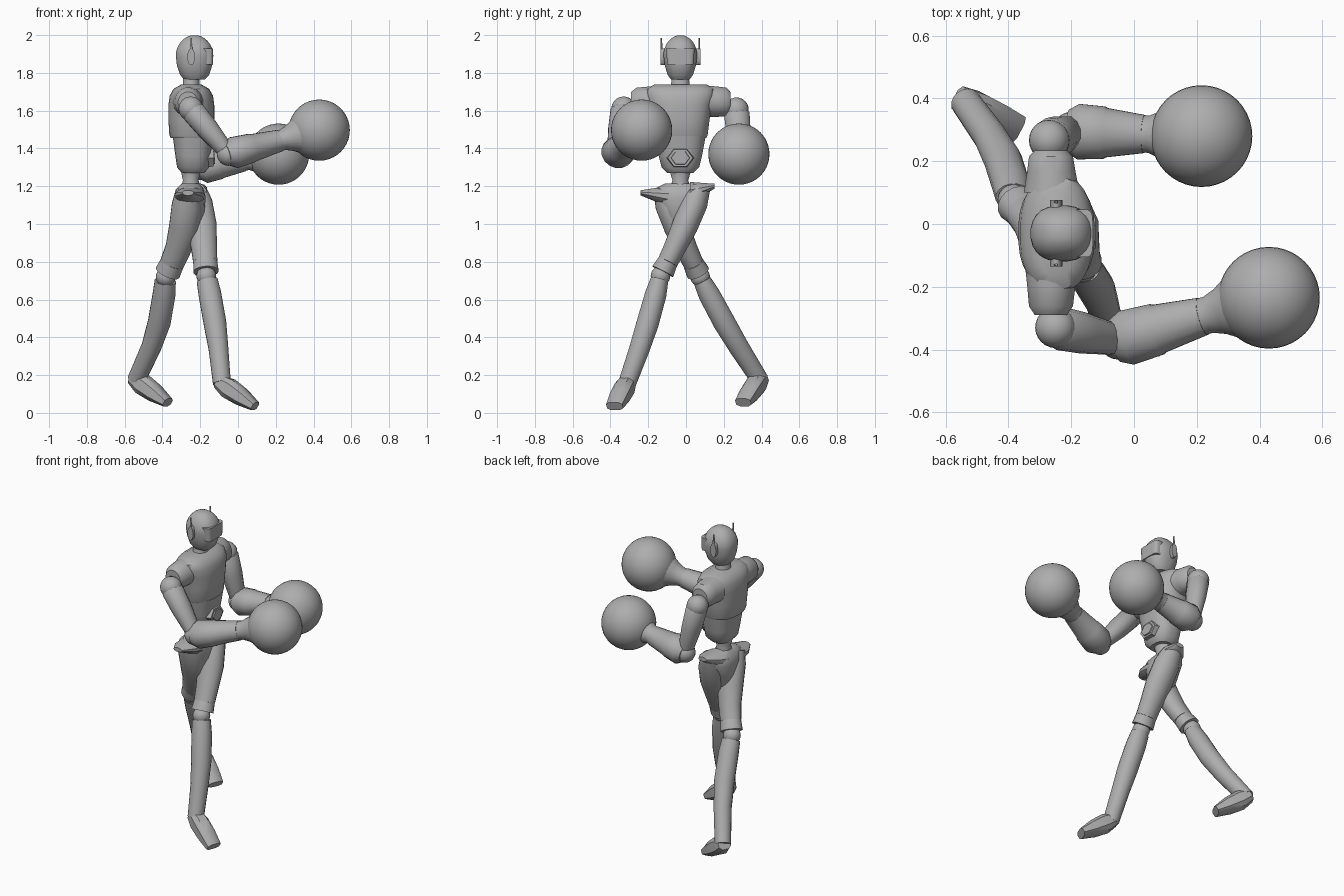
import bpy, bmesh
from math import cos, sin, pi, radians, copysign
from mathutils import Vector

cube = bpy.data.objects.get("Cube")
if cube:
    bpy.data.objects.remove(cube, do_unlink=True)

grey = bpy.data.materials.new("plain grey")
grey.use_nodes = True
colour = (0.42, 0.42, 0.42, 1)
grey.diffuse_color = colour
grey.node_tree.nodes["Principled BSDF"].inputs["Base Color"].default_value = colour

X, Y, Z = Vector((1, 0, 0)), Vector((0, 1, 0)), Vector((0, 0, 1))


def finish(name, bm):
    """Turn a bmesh into a smooth shaded object that keeps its hard edges."""
    bmesh.ops.recalc_face_normals(bm, faces=bm.faces)
    mesh = bpy.data.meshes.new(name)
    bm.to_mesh(mesh)
    bm.free()
    for polygon in mesh.polygons:
        polygon.use_smooth = True
    mesh.set_sharp_from_angle(angle=radians(40))
    mesh.materials.append(grey)
    bpy.context.collection.objects.link(bpy.data.objects.new(name, mesh))


def rounded(value, power):
    return copysign(abs(value) ** power, value)


def loft(name, rings, ref=X, axis=None, sides=20, power=1):
    """Skin rings of (centre, radius along ref, radius across)."""
    bm = bmesh.new()
    centres = [Vector(ring[0]) for ring in rings]
    last = len(rings) - 1
    loops = []
    for i, (centre, along_ref, across) in enumerate(rings):
        tangent = axis or (centres[min(i + 1, last)] - centres[max(i - 1, 0)]).normalized()
        v = (ref - tangent * ref.dot(tangent)).normalized()
        s = tangent.cross(v)
        angles = [2 * pi * (k + 0.5) / sides for k in range(sides)]
        loops.append([bm.verts.new(centres[i]
                                   + v * rounded(cos(a), power) * along_ref
                                   + s * rounded(sin(a), power) * across) for a in angles])
    for lower, upper in zip(loops, loops[1:]):
        for k in range(sides):
            n = (k + 1) % sides
            bm.faces.new((lower[k], lower[n], upper[n], upper[k]))
    bm.faces.new(loops[0])
    bm.faces.new(loops[-1])
    finish(name, bm)


def ball(name, centre, radius, segments=24):
    bm = bmesh.new()
    bmesh.ops.create_uvsphere(bm, u_segments=segments, v_segments=segments // 2, radius=radius)
    bmesh.ops.translate(bm, verts=bm.verts, vec=centre)
    finish(name, bm)


def along(start, end, profile, bow=Vector()):
    """Place (fraction, radius, radius) stations on a bowed line."""
    return [(start.lerp(end, f) + bow * sin(pi * f), r, w) for f, r, w in profile]


def column(x, y, profile):
    """Place (height, depth radius, width radius) stations on an upright line."""
    return [((x, y, z), depth, width) for z, depth, width in profile]


# Head: domed skull over a tapering jaw, with a flat visor
mid = -0.03
jaw = [(1.765, .055, .05), (1.79, .078, .068), (1.84, .094, .083)]
dome = [(1.89 + .11 * sin(t), .1 * cos(t), .09 * cos(t))
        for t in (pi / 2 * k / 8 for k in range(8))]
loft("head", column(-.23, mid, jaw + dome), axis=Z, sides=24, power=.85)
loft("visor", column(-.165, mid, [(1.845, .034, .07), (1.93, .034, .076)]),
     axis=Z, sides=16, power=.4)
loft("neck", column(-.248, mid, [(1.69, .055, .065), (1.73, .045, .05), (1.8, .042, .045)]),
     axis=Z)

# Ear discs with thin antennas
for side, sign in (("right", -1), ("left", 1)):
    y = mid + sign * .093
    loft(side + "_ear", [((-.248, y + d, 1.885), .045, .02) for d in (-.013, .013)],
         ref=Z, axis=Y)
    loft(side + "_antenna", column(-.248, y + sign * .007, [(1.9, .008, .006), (1.985, .004, .004)]),
         axis=Z, sides=8)

# Torso: chest overhanging the abdomen, thin waist, hexagonal belly plate
loft("chest", column(-.247, mid, [(1.455, .11, .138), (1.47, .117, .145), (1.55, .122, .155),
                                  (1.63, .122, .17), (1.68, .115, .185), (1.715, .095, .18),
                                  (1.738, .055, .14)]), axis=Z, sides=28, power=.8)
loft("abdomen", column(-.238, mid, [(1.27, .06, .07), (1.3, .085, .1), (1.36, .094, .115),
                                    (1.465, .108, .135)]), axis=Z, sides=28, power=.8)
loft("waist", column(-.25, mid, [(1.17, .06, .065), (1.23, .042, .042), (1.29, .055, .06)]),
     axis=Z)
for name, back, front, size in (("belly_frame", -.17, -.129, .058),
                                ("belly_plate", -.14, -.122, .042)):
    loft(name, [((back, mid, 1.35), size, size * 1.3),
                ((front, mid, 1.35), size * .9, size * 1.15)], ref=Z, axis=X, sides=6)

# Shoulder caps
for side, sign, end in (("right", -1, .29), ("left", 1, .235)):
    inner, outer = Vector((-.262, sign * .1, 1.65)), Vector((-.265, sign * end, 1.645))
    loft(side + "_shoulder", along(inner, outer, [(0, .085, .09), (.5, .081, .078),
                                                  (.85, .077, .071), (1, .055, .052)]),
         ref=Z, axis=Y)

# Arms: shoulder ball, upper arm, elbow, forearm, wrist flare and round glove
upper_arm = [(0, .05, .055), (.08, .064, .07), (.45, .06, .066), (.9, .045, .052), (1, .038, .042)]
forearm = [(-.02, .06, .07), (.06, .085, .09), (.25, .078, .085), (.27, .074, .08), (.56, .059, .062)]
wrist = [(.54, .056, .06), (.6, .056, .06), (.68, .072, .075), (.76, .095, .1)]
for side, shoulder, elbow, glove in (
        ("right", (-.25, -.33, 1.61), (-.05, -.37, 1.37), (.43, -.235, 1.497)),
        ("left", (-.27, .267, 1.605), (-.2, .295, 1.295), (.215, .28, 1.37))):
    shoulder, elbow, glove = Vector(shoulder), Vector(elbow), Vector(glove)
    ball(side + "_shoulder_ball", shoulder, .065)
    loft(side + "_upper_arm", along(shoulder, elbow, upper_arm), sides=12)
    ball(side + "_elbow", elbow, .062)
    loft(side + "_forearm", along(elbow, glove, forearm), ref=Z, sides=16)
    loft(side + "_wrist", along(elbow, glove, wrist), ref=Z)
    ball(side + "_glove", glove, .162, 40)

# Pelvis block with flared hip wings
loft("pelvis", column(-.253, mid, [(.96, .045, .045), (1.06, .075, .085), (1.14, .083, .13),
                                   (1.19, .07, .13), (1.215, .045, .08)]), axis=Z, power=.85)
wing = [(0, .06, .08), (.55, .034, .073), (1, .014, .03)]
for side, root, tip in (("right", (-.255, -.09, 1.145), (-.265, -.24, 1.165)),
                        ("left", (-.245, .02, 1.165), (-.225, .15, 1.2))):
    loft(side + "_hip_wing", along(Vector(root), Vector(tip), wing), ref=Z, axis=Y, sides=12)

# Legs: the left one steps forward, the right one trails, crossing below the hips
thigh = [(0, .06, .055), (.17, .08, .072), (.43, .082, .07), (.67, .07, .06), (.84, .065, .055)]
cuff = [(.84, .064, .055), (.95, .068, .063)]
shin = [(.04, .057, .048), (.17, .061, .058), (.44, .061, .06), (.68, .053, .055), (1, .048, .048)]
foot = [(-.1, .038, .042), (.2, .056, .053), (.6, .048, .053), (1, .026, .048)]
for side, hip, knee, ankle, toe, bow in (
        ("left", (-.23, .075, 1.19), (-.168, -.135, .725), (-.085, -.312, .155),
         (.09, -.378, .035), (.01, .01, 0)),
        ("right", (-.27, -.12, 1.18), (-.383, .075, .72), (-.538, .39, .175),
         (-.372, .303, .055), (.035, -.012, 0))):
    hip, knee, ankle, toe, bow = map(Vector, (hip, knee, ankle, toe, bow))
    loft(side + "_thigh", along(hip, knee, thigh, bow), sides=16)
    loft(side + "_knee_cuff", along(hip, knee, cuff, bow), sides=16)
    ball(side + "_knee", knee, .052)
    loft(side + "_shin", along(knee, ankle, shin, bow), sides=16)
    loft(side + "_foot", along(ankle, toe, foot), ref=Z, sides=8, power=.7)
